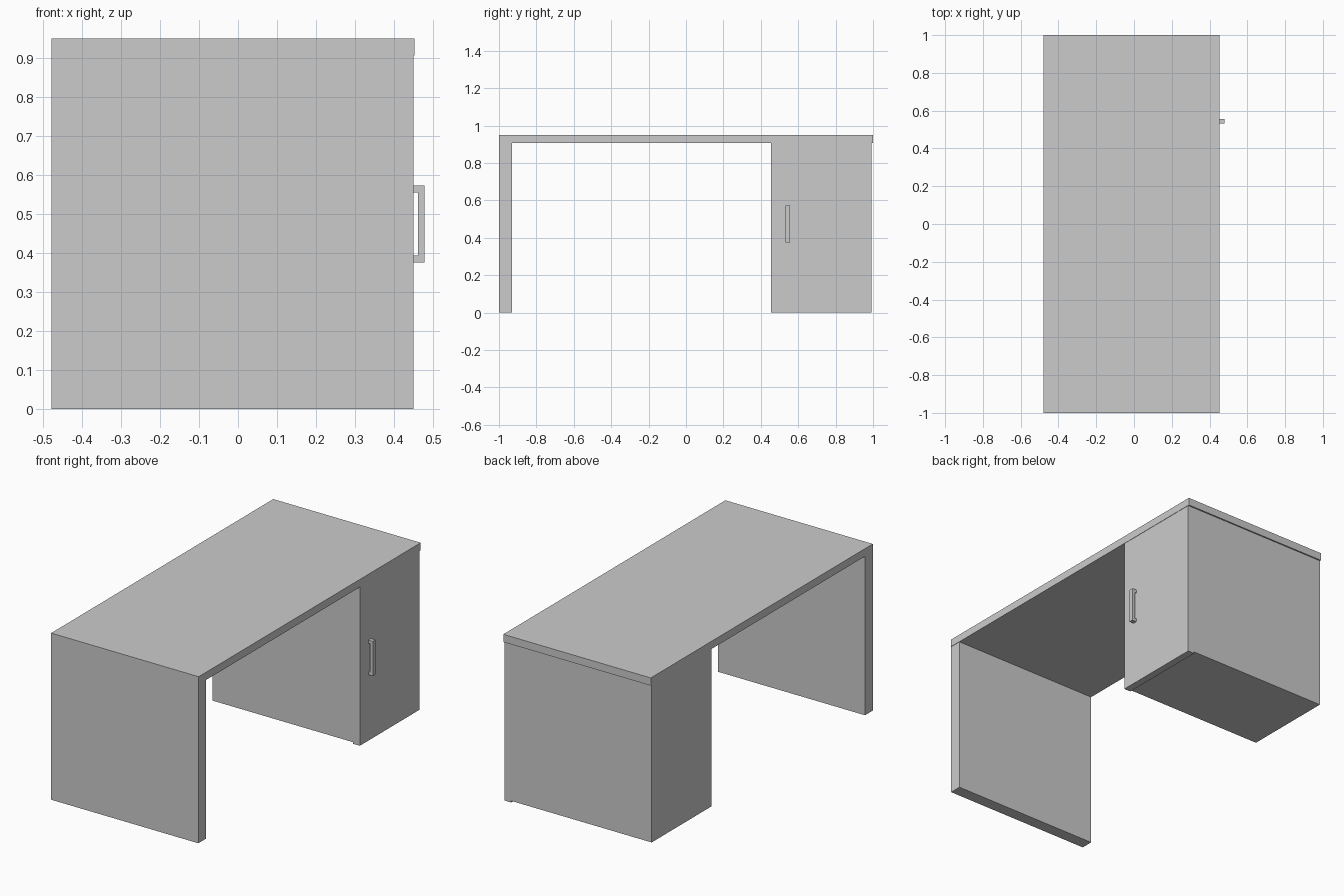
import bpy, bmesh

if "Cube" in bpy.data.objects:
    bpy.data.objects.remove(bpy.data.objects["Cube"])


def prism(name, outline, axis, lo, hi):
    """Extrude a 2D outline along an axis: 'x' -> (y,z) outline, 'y' -> (x,z) outline."""
    def place(p, d):
        return (d, p[0], p[1]) if axis == 'x' else (p[0], d, p[1])
    bm = bmesh.new()
    face = bm.faces.new([bm.verts.new(place(p, lo)) for p in outline])
    ext = bmesh.ops.extrude_face_region(bm, geom=[face])
    move = (hi - lo, 0, 0) if axis == 'x' else (0, hi - lo, 0)
    bmesh.ops.translate(bm, vec=move,
                        verts=[g for g in ext["geom"] if isinstance(g, bmesh.types.BMVert)])
    bmesh.ops.recalc_face_normals(bm, faces=bm.faces)
    mesh = bpy.data.meshes.new(name)
    bm.to_mesh(mesh)
    bm.free()
    obj = bpy.data.objects.new(name, mesh)
    bpy.context.collection.objects.link(obj)
    return obj


def box(name, x, y, z):
    rect = [(x[0], z[0]), (x[1], z[0]), (x[1], z[1]), (x[0], z[1])]
    return prism(name, rect, 'y', *y)


BACK, FRONT, UNDER = -0.478, 0.45, 0.906

# Desk top, slightly overhanging the door side and the cabinet end
box("desk_top", (BACK, 0.452), (-1.0, 1.0), (UNDER, 0.95))

# Supporting end panel
box("side_panel", (BACK, FRONT), (-1.0, -0.93), (0.0, UNDER))

# Cabinet body, raised a little above the door's lower edge
box("cabinet_body", (BACK, 0.408), (0.455, 0.992), (0.009, UNDER))

# Cabinet door
box("cabinet_door", (0.408, FRONT), (0.455, 0.992), (0.0, UNDER))

# U-shaped pull handle
handle = [(0.45, 0.375), (0.478, 0.375), (0.478, 0.573), (0.45, 0.573),
          (0.45, 0.555), (0.461, 0.555), (0.461, 0.393), (0.45, 0.393)]
prism("door_handle", handle, 'y', 0.532, 0.556)
